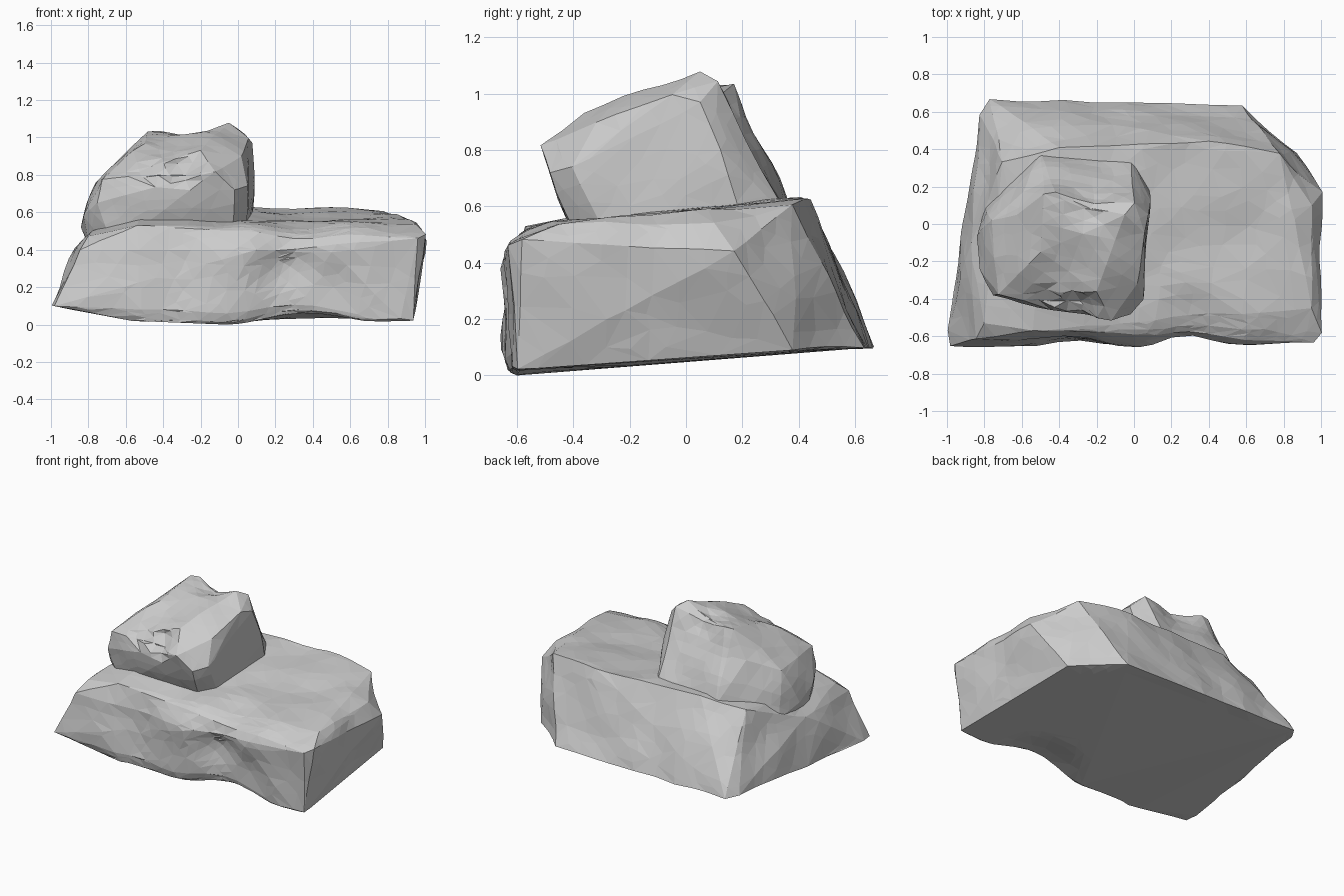
import bpy, bmesh
from mathutils import Vector, noise


def rock(name, corners, dents, rough, keep):
    """Convex block from corner points, carved with soft dents, then faceted."""
    bm = bmesh.new()
    for c in corners:
        bm.verts.new(c)
    bmesh.ops.convex_hull(bm, input=bm.verts[:])
    loose = [v for v in bm.verts if not v.link_faces]
    bmesh.ops.delete(bm, geom=loose, context='VERTS')
    # split long edges so that the surface can be carved
    for _ in range(5):
        long_edges = [e for e in bm.edges if e.calc_length() > 0.12]
        if not long_edges:
            break
        bmesh.ops.subdivide_edges(bm, edges=long_edges, cuts=1)
        bmesh.ops.triangulate(bm, faces=bm.faces[:])
    bmesh.ops.recalc_face_normals(bm, faces=bm.faces[:])
    bm.normal_update()
    moves = {}
    for v in bm.verts:
        d = Vector()
        if v.normal.z > -0.7:
            d += v.normal * rough * noise.noise(v.co * 4.0)
        for centre, size, push in dents:
            r = (v.co - Vector(centre)).length / size
            if r < 1:
                d += Vector(push) * (1 - r * r) ** 2
        moves[v] = d
    for v, d in moves.items():
        v.co += d
    mesh = bpy.data.meshes.new(name)
    bm.to_mesh(mesh)
    bm.free()
    ob = bpy.data.objects.new(name, mesh)
    bpy.context.collection.objects.link(ob)
    dec = ob.modifiers.new("facets", 'DECIMATE')
    dec.ratio = keep
    return ob


# Wide tilted slab
slab = [
    # underside
    (-0.98, -0.65, 0.10), (-1.0, -0.57, 0.10), (-0.57, -0.62, 0.02),
    (-0.07, -0.60, 0.0), (0.87, -0.62, 0.03), (0.94, -0.60, 0.02),
    (0.87, 0.38, 0.09), (0.58, 0.63, 0.10), (-0.77, 0.665, 0.10),
    (-0.82, 0.58, 0.11),
    # front and right faces
    (-0.1, -0.64, 0.30), (0.1, -0.65, 0.40), (0.5, -0.645, 0.38),
    (0.96, -0.63, 0.46), (1.0, -0.58, 0.48), (1.0, 0.17, 0.44),
    (0.97, -0.42, 0.35), (-0.85, -0.62, 0.40),
    # top
    (-0.80, -0.53, 0.47), (-0.54, -0.57, 0.53), (0.0, -0.56, 0.52),
    (0.7, -0.56, 0.51), (0.95, -0.45, 0.54), (0.95, 0.10, 0.54),
    (0.78, 0.38, 0.61), (0.4, 0.44, 0.62), (-0.4, 0.41, 0.635),
    (-0.70, 0.33, 0.58), (-0.88, -0.1, 0.42),
]
rock("base_slab", slab, [
    ((0.35, -0.64, 0.10), 0.40, (0, 0.05, 0.06)),
    ((0.25, -0.65, 0.30), 0.25, (0, 0.05, 0.0)),
    ((-0.35, -0.64, 0.28), 0.30, (0, 0.04, 0.0)),
    ((0.30, -0.56, 0.52), 0.30, (0, 0.02, -0.03)),
    ((0.45, 0.0, 0.57), 0.40, (0, 0, -0.02)),
], 0.022, 0.36)

# Boulder leaning forward on the left half of the slab
boulder = [
    # buried foot
    (-0.80, -0.22, 0.40), (-0.66, -0.34, 0.42), (-0.03, -0.38, 0.47),
    (0.05, -0.28, 0.49), (0.08, 0.20, 0.55), (-0.02, 0.35, 0.57),
    (-0.50, 0.385, 0.58), (-0.68, 0.21, 0.50), (-0.80, 0.10, 0.45),
    # sides
    (-0.85, -0.07, 0.52), (-0.83, -0.24, 0.58), (-0.76, -0.39, 0.65),
    (-0.73, -0.38, 0.78), (-0.76, 0.02, 0.76), (-0.60, 0.18, 0.85),
    (0.08, 0.12, 0.80), (0.04, -0.40, 0.74), (-0.02, -0.48, 0.72),
    # sloping crown
    (-0.12, -0.525, 0.82), (-0.45, -0.44, 0.81), (0.02, -0.32, 0.90),
    (0.06, -0.05, 1.0), (0.075, 0.05, 0.97), (-0.20, -0.36, 0.93),
    (-0.15, -0.22, 0.99), (-0.05, 0.05, 1.075), (0.0, 0.11, 1.04),
    (-0.42, 0.17, 1.035), (-0.48, 0.16, 1.03), (-0.50, -0.15, 0.98),
    (-0.63, 0.05, 0.90),
]
rock("leaning_boulder", boulder, [
    ((-0.31, -0.46, 0.85), 0.13, (0, 0.09, -0.02)),
    ((-0.48, -0.42, 0.84), 0.09, (0, 0.05, -0.02)),
    ((-0.24, 0.12, 1.06), 0.20, (0, -0.02, -0.045)),
    ((-0.35, -0.20, 0.98), 0.25, (0, 0.0, -0.03)),
    ((-0.22, 0.22, 0.95), 0.20, (0, -0.03, 0.0)),
], 0.02, 0.5)
